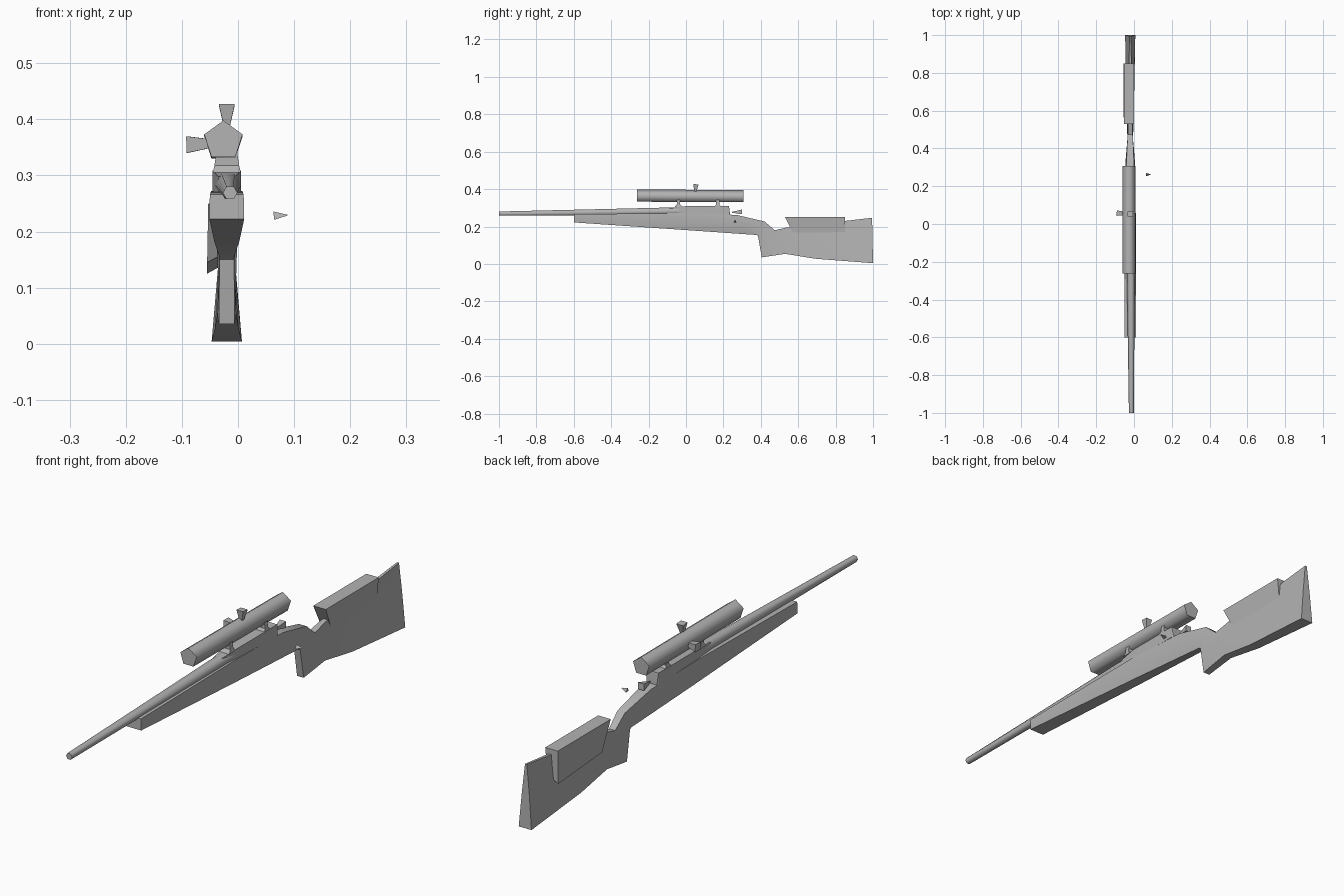
import bpy, bmesh, math
from mathutils import Vector

cube = bpy.data.objects.get("Cube")
if cube:
    bpy.data.objects.remove(cube, do_unlink=True)

grey = bpy.data.materials.new("plain grey")
grey.diffuse_color = (0.45, 0.45, 0.45, 1)
grey.use_nodes = True
bsdf = grey.node_tree.nodes["Principled BSDF"]
bsdf.inputs["Base Color"].default_value = (0.45, 0.45, 0.45, 1)
bsdf.inputs["Roughness"].default_value = 0.8

CX = -0.02  # centre line of the rifle


def loft(name, rings, angle=40):
    """Skin a row of equal-length rings and cap both ends."""
    bm = bmesh.new()
    rows = [[bm.verts.new(p) for p in ring] for ring in rings]
    n = len(rows[0])
    for a, b in zip(rows, rows[1:]):
        for i in range(n):
            j = (i + 1) % n
            bm.faces.new((a[i], a[j], b[j], b[i]))
    bm.faces.new(rows[0])
    bm.faces.new(rows[-1])
    bmesh.ops.recalc_face_normals(bm, faces=bm.faces)
    mesh = bpy.data.meshes.new(name)
    bm.to_mesh(mesh)
    bm.free()
    mesh.materials.append(grey)
    obj = bpy.data.objects.new(name, mesh)
    bpy.context.collection.objects.link(obj)
    bpy.ops.object.select_all(action="DESELECT")
    obj.select_set(True)
    bpy.context.view_layer.objects.active = obj
    bpy.ops.object.shade_smooth_by_angle(angle=math.radians(angle))
    return obj


def tube(name, start, end, r1, r2, sides, turn=0.0):
    """Tapered tube between two points."""
    start, end = Vector(start), Vector(end)
    axis = (end - start).normalized()
    u = axis.cross(Vector((0, 0, 1)))
    if u.length < 0.1:
        u = Vector((1, 0, 0))
    u.normalize()
    v = u.cross(axis)
    rings = []
    for c, r in ((start, r1), (end, r2)):
        rings.append([c + r * (u * math.sin(turn + t) + v * math.cos(turn + t))
                      for t in (math.tau * i / sides for i in range(sides))])
    return loft(name, rings, 75)


def stock_ring(by, bz, ty, tz, bw, mw, tw, f=0.55):
    """Six-sided section from a bottom point, a top point and half widths."""
    my, mz = by + (ty - by) * f, bz + (tz - bz) * f
    return [(CX - bw, by, bz), (CX - mw, my, mz), (CX - tw, ty, tz),
            (CX + tw, ty, tz), (CX + mw, my, mz), (CX + bw, by, bz)]


# Stock: fore-end, wrist with grip, and butt that narrows to its top edge
loft("stock", [stock_ring(*s) for s in (
    (-0.60, 0.222, -0.60, 0.266, 0.031, 0.031, 0.030),
    (0.00, 0.181, 0.00, 0.272, 0.022, 0.030, 0.028),
    (0.375, 0.155, 0.27, 0.262, 0.013, 0.026, 0.022),
    (0.385, 0.150, 0.42, 0.227, 0.013, 0.019, 0.016),
    (0.405, 0.035, 0.475, 0.180, 0.014, 0.015, 0.013),
    (0.53, 0.054, 0.54, 0.195, 0.017, 0.014, 0.010),
    (0.69, 0.028, 0.70, 0.212, 0.021, 0.015, 0.008),
    (1.00, 0.004, 0.995, 0.247, 0.027, 0.0155, 0.004))])

# Cheek rest: saddle over the butt, deeper on the right side
loft("cheek_rest", [
    [(-0.055, 0.585, 0.145), (-0.053, 0.53, 0.25), (0.0, 0.53, 0.25), (-0.008, 0.57, 0.17)],
    [(-0.055, 0.85, 0.125), (-0.053, 0.85, 0.25), (0.0, 0.85, 0.25), (-0.010, 0.85, 0.15)]], 30)

# Barrel
tube("barrel", (-0.014, -1, 0.269), (-0.018, 0.0, 0.283), 0.013, 0.024, 6, math.pi / 6)

# Receiver with a sloping nose
loft("receiver", [
    [(CX - w, y, 0.264), (CX - w, y, z), (CX + w, y, z), (CX + w, y, 0.264)]
    for y, w, z in ((-0.10, 0.015, 0.298), (0.0, 0.025, 0.309),
                    (0.23, 0.025, 0.309), (0.235, 0.022, 0.270))], 30)

# Bolt tail and bolt knob
tube("bolt_tail", (-0.02, 0.30, 0.278), (-0.02, 0.245, 0.276), 0.018, 0.003, 4, math.pi / 4)
tube("bolt_knob", (0.064, 0.262, 0.226), (0.088, 0.262, 0.229), 0.010, 0.001, 3)

# Scope tube
tube("scope", (-0.026, -0.262, 0.362), (-0.026, 0.308, 0.359), 0.036, 0.036, 5)

# Scope mounts
for label, y in (("front", -0.04), ("rear", 0.17)):
    loft(label + "_scope_mount", [
        [(CX + sx * w, y + sy * d, z) for sx, sy in ((-1, -1), (1, -1), (1, 1), (-1, 1))]
        for z, w, d in ((0.305, 0.025, 0.02), (0.318, 0.022, 0.009), (0.345, 0.018, 0.009))], 30)

# Scope adjustment turrets
tube("top_turret", (-0.02, 0.05, 0.385), (-0.02, 0.053, 0.426), 0.007, 0.02, 4, math.pi / 4)
tube("side_turret", (-0.045, 0.055, 0.357), (-0.091, 0.058, 0.355), 0.01, 0.021, 4, math.pi / 4)
